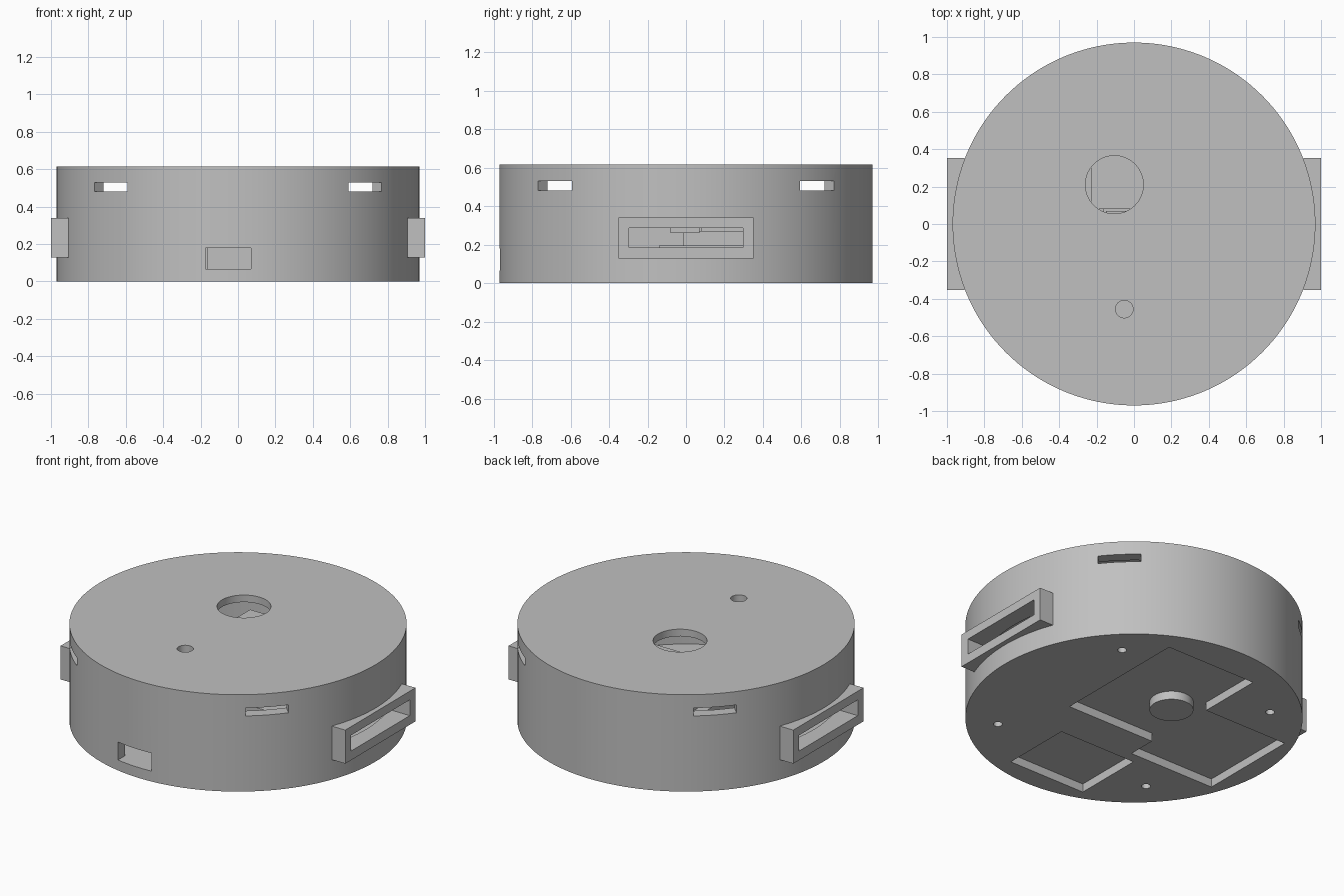
import bpy, math

if "Cube" in bpy.data.objects:
    bpy.data.objects.remove(bpy.data.objects["Cube"])

gray = bpy.data.materials.new("light gray plastic")
gray.diffuse_color = (0.53, 0.53, 0.53, 1)
gray.use_nodes = True
gray.node_tree.nodes["Principled BSDF"].inputs["Base Color"].default_value = gray.diffuse_color


def finish(ob, name):
    ob.name = name
    ob.data.materials.clear()
    ob.data.materials.append(gray)
    return ob


def box(name, x0, x1, y0, y1, z0, z1, turn=0):
    bpy.ops.mesh.primitive_cube_add(
        size=1, location=((x0 + x1) / 2, (y0 + y1) / 2, (z0 + z1) / 2), rotation=(0, 0, turn))
    ob = bpy.context.object
    ob.scale = (x1 - x0, y1 - y0, z1 - z0)
    bpy.ops.object.transform_apply(location=False, rotation=False, scale=True)
    return finish(ob, name)


def rod(name, x, y, r, z0, z1, sides=48):
    bpy.ops.mesh.primitive_cylinder_add(
        vertices=sides, radius=r, depth=z1 - z0, location=(x, y, (z0 + z1) / 2))
    return finish(bpy.context.object, name)


def combine(target, tool, operation="DIFFERENCE"):
    mod = target.modifiers.new("shape", "BOOLEAN")
    mod.operation, mod.object, mod.solver = operation, tool, "EXACT"
    bpy.context.view_layer.objects.active = target
    bpy.ops.object.modifier_apply(modifier=mod.name)
    bpy.data.objects.remove(tool)


H = 0.615
case = rod("case", 0, 0, 0.97, 0, H, 160)

# strap lugs on both sides, then the hollow inside
for s in (-1, 1):
    x0, x1 = sorted((s * 0.905, s * 1.0))
    combine(case, box("lug", x0, x1, -0.352, 0.352, 0.127, 0.34), "UNION")
combine(case, rod("cavity", 0, 0, 0.9, 0.065, H - 0.045, 160))

# windows through the lugs
for s in (-1, 1):
    x0, x1 = sorted((s * 0.8, s * 1.1))
    combine(case, box("lug_window", x0, x1, -0.295, 0.295, 0.185, 0.285))

# front socket opening
combine(case, box("socket", -0.175, 0.07, -1.1, -0.86, 0.066, 0.18))

# holes in the lid
combine(case, rod("lens_hole", -0.105, 0.21, 0.155, 0.5, 0.7, 64))
combine(case, rod("small_hole", -0.052, -0.455, 0.047, 0.5, 0.7, 32))

# four diagonal latch slots and screw holes
for i in range(4):
    a = math.pi / 4 + i * math.pi / 2
    c, s = math.cos(a), math.sin(a)
    cx, cy = 0.95 * c, 0.95 * s
    combine(case, box("slot", cx - 0.1, cx + 0.1, cy - 0.125, cy + 0.125, 0.48, 0.53, a))
    combine(case, rod("screw_hole", 0.786 * c, 0.786 * s, 0.026, -0.1, 0.05, 24))

# pockets in the underside
for x0, x1, y0, y1 in ((-0.26, 0.37, -0.136, 0.755),
                       (-0.85, -0.25, -0.32, 0.335),
                       (-0.32, 0.22, -0.84, -0.387)):
    combine(case, box("pocket", x0, x1, y0, y1, -0.1, 0.053))

bpy.ops.object.select_all(action="DESELECT")
case.select_set(True)
bpy.context.view_layer.objects.active = case
bpy.ops.object.shade_smooth_by_angle(angle=math.radians(25))

# round boss under the floor
rod("bottom_boss", -0.105, 0.21, 0.126, 0, 0.058, 64)
bpy.ops.object.shade_smooth_by_angle(angle=math.radians(25))

# inner mounts
box("lower_mount", -0.26, 0.37, -0.14, 0.755, 0.06, 0.195)
box("middle_mount", -0.2, 0.3, -0.015, 0.45, 0.19, 0.27)
box("cross_mount", -0.15, 0.32, -0.08, 0.07, 0.26, 0.30)
box("sensor_mount", -0.23, 0.2, 0.08, 0.45, 0.26, 0.47)
box("partition", -0.2, -0.16, -0.45, 0.45, 0.06, 0.33)
